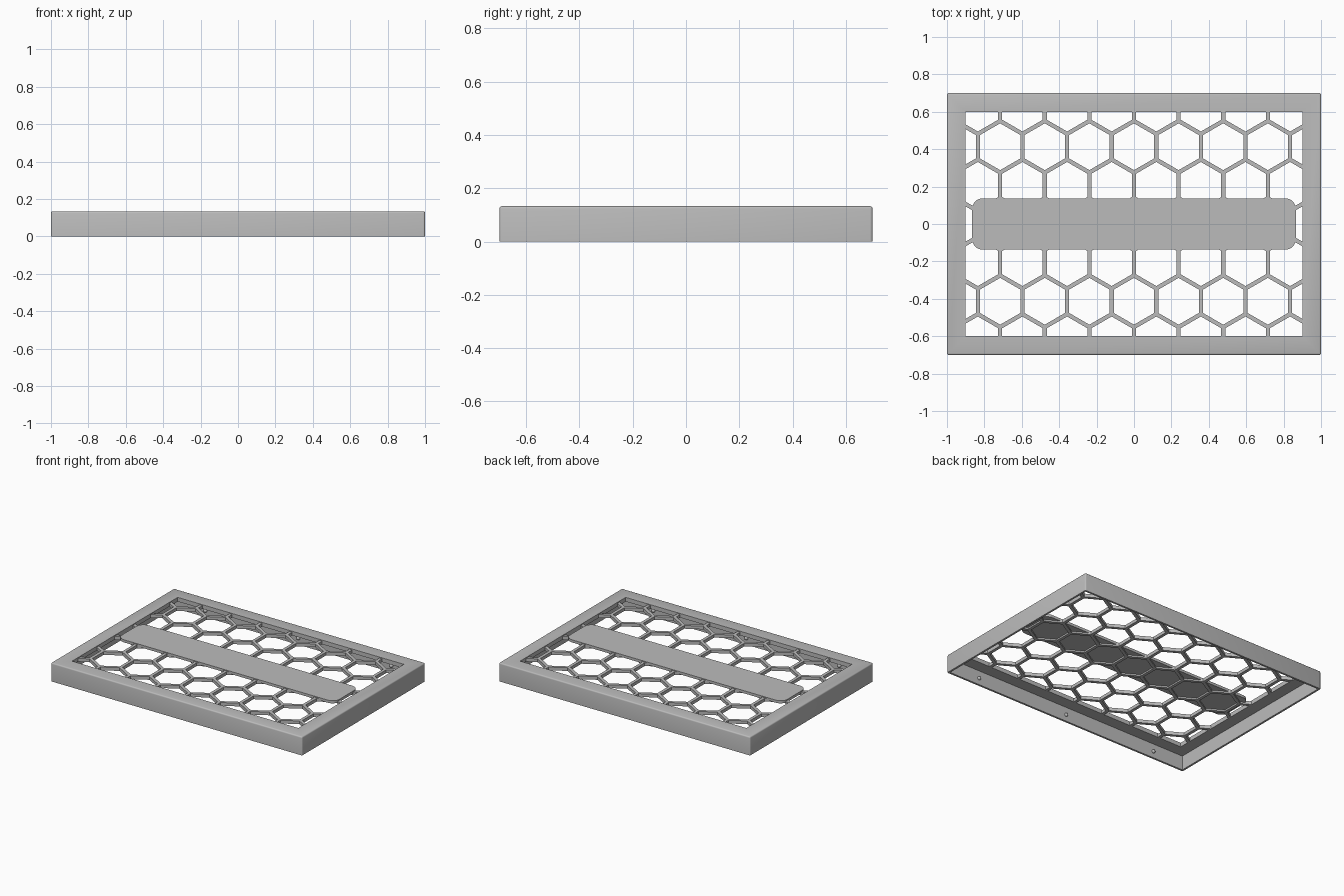
import bpy
import bmesh
from math import radians, sqrt
from mathutils import Matrix, Vector

cube = bpy.data.objects.get("Cube")
if cube:
    bpy.data.objects.remove(cube, do_unlink=True)

# Main sizes
HALF_X, HALF_Y, HEIGHT = 1.0, 0.7, 0.133
WALL, RIM, DECK_Z = 0.014, 0.1, 0.103
PITCH, RIB = 0.2385, 0.022

grey = bpy.data.materials.new("plain_grey")
grey.use_nodes = True
grey.diffuse_color = (0.5, 0.5, 0.5, 1)
grey.node_tree.nodes["Principled BSDF"].inputs["Base Color"].default_value = (0.5, 0.5, 0.5, 1)


def add_box(bm, hx, hy, z0, z1):
    size = Matrix.Diagonal((2 * hx, 2 * hy, z1 - z0, 1))
    return bmesh.ops.create_cube(bm, size=1, matrix=Matrix.Translation((0, 0, (z0 + z1) / 2)) @ size)


def make(name, bm):
    mesh = bpy.data.meshes.new(name)
    bmesh.ops.recalc_face_normals(bm, faces=bm.faces)
    bm.to_mesh(mesh)
    bm.free()
    obj = bpy.data.objects.new(name, mesh)
    bpy.context.collection.objects.link(obj)
    mesh.materials.append(grey)
    return obj


def box(name, *dims):
    bm = bmesh.new()
    add_box(bm, *dims)
    return make(name, bm)


def cut(obj, cutter):
    """Subtract the cutter, bake the result and discard the cutter."""
    cutter.hide_render = True
    mod = obj.modifiers.new("cut", "BOOLEAN")
    mod.operation, mod.solver, mod.object = "DIFFERENCE", "EXACT", cutter
    graph = bpy.context.evaluated_depsgraph_get()
    graph.update()
    mesh = bpy.data.meshes.new_from_object(obj.evaluated_get(graph))
    obj.modifiers.clear()
    obj.data = mesh
    bpy.data.objects.remove(cutter, do_unlink=True)


def smooth(obj):
    bpy.ops.object.select_all(action="DESELECT")
    obj.select_set(True)
    bpy.context.view_layer.objects.active = obj
    bpy.ops.object.shade_smooth_by_angle(angle=radians(35))


# Outer frame: open-bottomed tray with softened top and corners
bm = bmesh.new()
add_box(bm, HALF_X, HALF_Y, 0, HEIGHT)
soft = [e for e in bm.edges if any(v.co.z > 0.01 for v in e.verts)]
bmesh.ops.bevel(bm, geom=soft, offset=0.009, segments=3, profile=0.5, affect="EDGES")
frame = make("outer_frame", bm)
cut(frame, box("cavity_cutter", HALF_X - WALL, HALF_Y - WALL, -0.1, DECK_Z))
cut(frame, box("opening_cutter", HALF_X - RIM, HALF_Y - RIM, 0.05, 0.3))
smooth(frame)

# Honeycomb grille: slab pierced by staggered hexagonal holes
grille = box("honeycomb_grille", HALF_X - RIM + 0.001, HALF_Y - RIM + 0.001, DECK_Z, 0.126)
bm = bmesh.new()
hole_radius = (PITCH - RIB) / sqrt(3)
for row in range(-3, 4):
    for col in range(-5, 6):
        x = (col + 0.5 * (row % 2)) * PITCH
        y = row * PITCH * sqrt(3) / 2
        bmesh.ops.create_cone(bm, cap_ends=True, segments=6, radius1=hole_radius,
                              radius2=hole_radius, depth=0.3,
                              matrix=Matrix.Translation((x, y, 0.1)))
cut(grille, make("hexagon_cutter", bm))

# Central plate with rounded corners
bm = bmesh.new()
add_box(bm, 0.865, 0.137, 0.114, HEIGHT)
upright = [e for e in bm.edges if abs(e.verts[0].co.z - e.verts[1].co.z) > 0.01]
bmesh.ops.bevel(bm, geom=upright, offset=0.055, segments=8, profile=0.5, affect="EDGES")
smooth(make("centre_plate", bm))

# Small snap bumps inside the long walls
bm = bmesh.new()
for side in (-1, 1):
    for x in (-0.74, 0, 0.74):
        place = Vector((x, side * (HALF_Y - WALL), 0.047))
        bmesh.ops.create_uvsphere(bm, u_segments=16, v_segments=10, radius=0.013,
                                  matrix=Matrix.Translation(place))
smooth(make("snap_bumps", bm))
